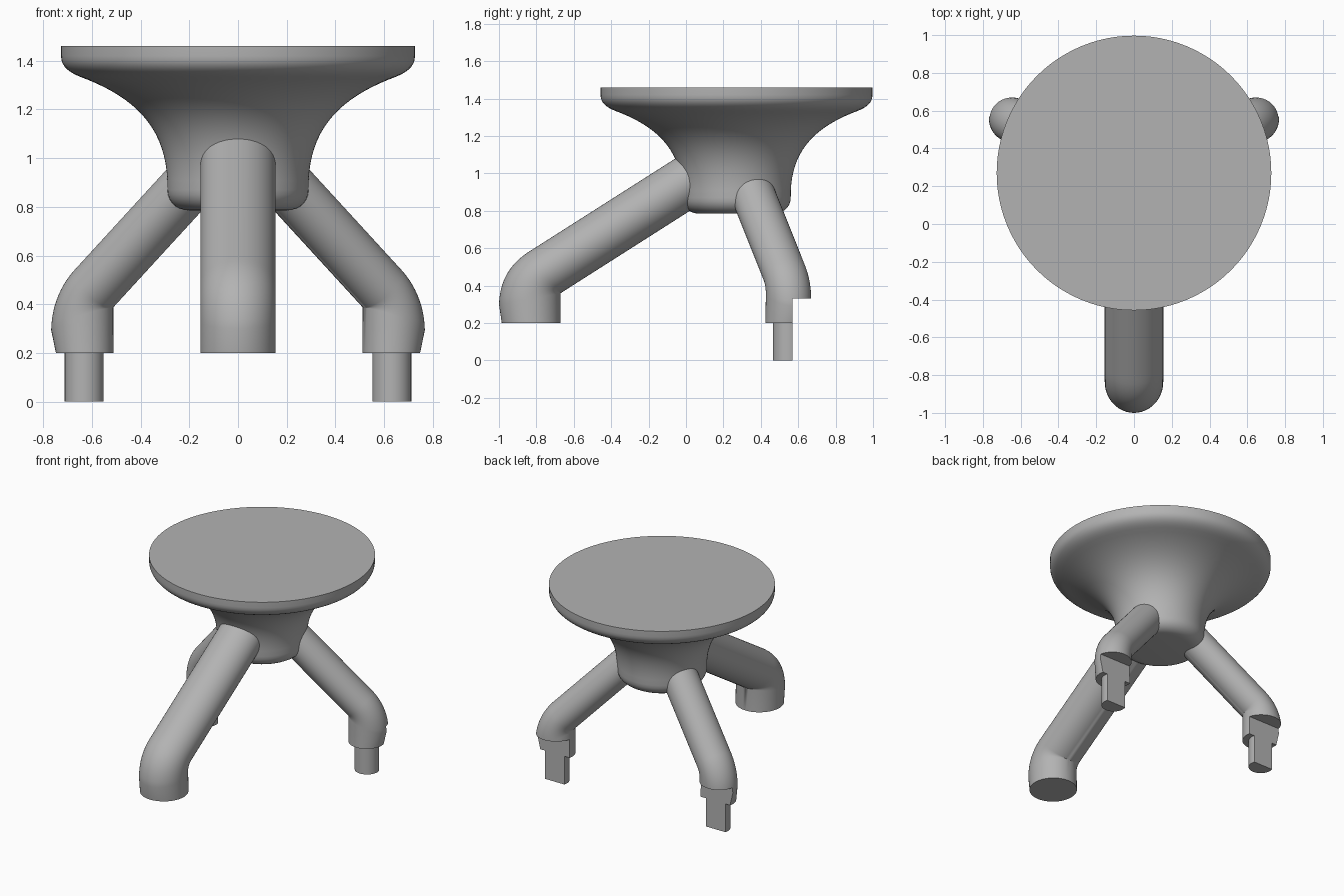
import bpy, bmesh, math
from mathutils import Vector
from mathutils.geometry import interpolate_bezier

default = bpy.data.objects.get("Cube")
if default:
    bpy.data.objects.remove(default)

grey = bpy.data.materials.new("plain grey")
grey.use_nodes = True
grey.diffuse_color = (0.45, 0.45, 0.45, 1)
grey.node_tree.nodes["Principled BSDF"].inputs["Base Color"].default_value = grey.diffuse_color

HUB = Vector((0, 0.27, 0))


def curve(points, steps):
    return [Vector(p).to_2d() for p in interpolate_bezier(*[Vector((a, b, 0)) for a, b in points], steps)]


def loft(name, rings):
    """Skin a list of closed rings and cap both ends."""
    bm = bmesh.new()
    loops = [[bm.verts.new(p) for p in ring] for ring in rings]
    n = len(loops[0])
    for low, high in zip(loops, loops[1:]):
        for i in range(n):
            j = (i + 1) % n
            bm.faces.new((low[i], low[j], high[j], high[i]))
    bm.faces.new(loops[0][::-1])
    bm.faces.new(loops[-1])
    bmesh.ops.remove_doubles(bm, verts=bm.verts, dist=1e-5)
    bmesh.ops.recalc_face_normals(bm, faces=bm.faces)
    mesh = bpy.data.meshes.new(name)
    bm.to_mesh(mesh)
    bm.free()
    obj = bpy.data.objects.new(name, mesh)
    bpy.context.collection.objects.link(obj)
    mesh.materials.append(grey)
    return obj


def select(obj):
    bpy.ops.object.select_all(action='DESELECT')
    obj.select_set(True)
    bpy.context.view_layer.objects.active = obj


def smooth(obj):
    select(obj)
    bpy.ops.object.shade_smooth_by_angle(angle=math.radians(32))


def circle(center, radius, z, n):
    return [center + Vector((radius * math.cos(math.tau * i / n),
                             radius * math.sin(math.tau * i / n), z)) for i in range(n)]


def leg(name, start, direction, half_width, heel, pivot, outer, run):
    """Elliptical tube: upright foot, bend around the inner pivot, sloping shank."""
    side = Vector((-direction.y, direction.x, 0))
    pivot = Vector(pivot)
    sole = Vector((pivot.x, heel[1]))
    pairs = [(sole, Vector(heel))] + [(pivot, p) for p in curve(outer, 12)]
    pairs.append((pivot + Vector(run), pairs[-1][1] + Vector(run)))
    rings = []
    for inner, out in pairs:
        mid, half = (inner + out) / 2, (out - inner) / 2
        ring = []
        for i in range(48):
            a = math.tau * i / 48
            p = mid + half * math.cos(a)
            ring.append(start + direction * p.x + side * half_width * math.sin(a) + Vector((0, 0, p.y)))
        rings.append(ring)
    return loft(name, rings)


def cut_back(obj):
    """Remove the rear of the foot so that it ends in a flat face."""
    bpy.ops.mesh.primitive_cube_add(size=1)
    cutter = bpy.context.object
    cutter.name = "foot_cutter"
    cutter.hide_render = True
    cutter.scale = (3, 1, 1)
    cutter.location = (0, 1.07, -0.17)
    bpy.context.view_layer.update()
    mod = obj.modifiers.new("notch", 'BOOLEAN')
    mod.operation = 'DIFFERENCE'
    mod.solver = 'EXACT'
    mod.object = cutter
    select(obj)
    bpy.ops.object.modifier_apply(modifier=mod.name)
    bpy.data.objects.remove(cutter)


# Round top flaring up from a narrow hub
profile = curve([(0.2, 0.785), (0.25, 0.785), (0.29, 0.82), (0.29, 0.87)], 8)
profile += curve([(0.29, 0.87), (0.285, 1.12), (0.42, 1.25), (0.65, 1.335)], 20)[1:]
profile += curve([(0.65, 1.335), (0.70, 1.355), (0.727, 1.38), (0.727, 1.42)], 8)[1:]
profile.append(Vector((0.727, 1.46)))
smooth(loft("seat_and_hub", [circle(HUB, p.x, p.y, 96) for p in profile]))

# Thick front leg
smooth(leg("front_leg", Vector(), Vector((0, -1, 0)), 0.155, (0.985, 0.2), (0.67, 0.36),
           [(1.0, 0.30), (0.995, 0.44), (0.93, 0.53), (0.82, 0.594)], (-0.927, 0.59)))

# Thinner back legs with pegs, both notched at the rear
for name, sx in (("left", 1), ("right", -1)):
    foot = Vector((0.632 * sx, 0.545, 0))
    back = leg("back_leg_" + name, HUB, (foot - HUB).normalized(), 0.12, (0.805, 0.2), (0.569, 0.385),
               [(0.827, 0.29), (0.825, 0.39), (0.785, 0.476), (0.725, 0.54)], (-0.55, 0.55))
    peg = loft("peg_" + name, [circle(foot, 0.08, z, 32) for z in (0, 0.2)])
    for part in (back, peg):
        cut_back(part)
        smooth(part)
